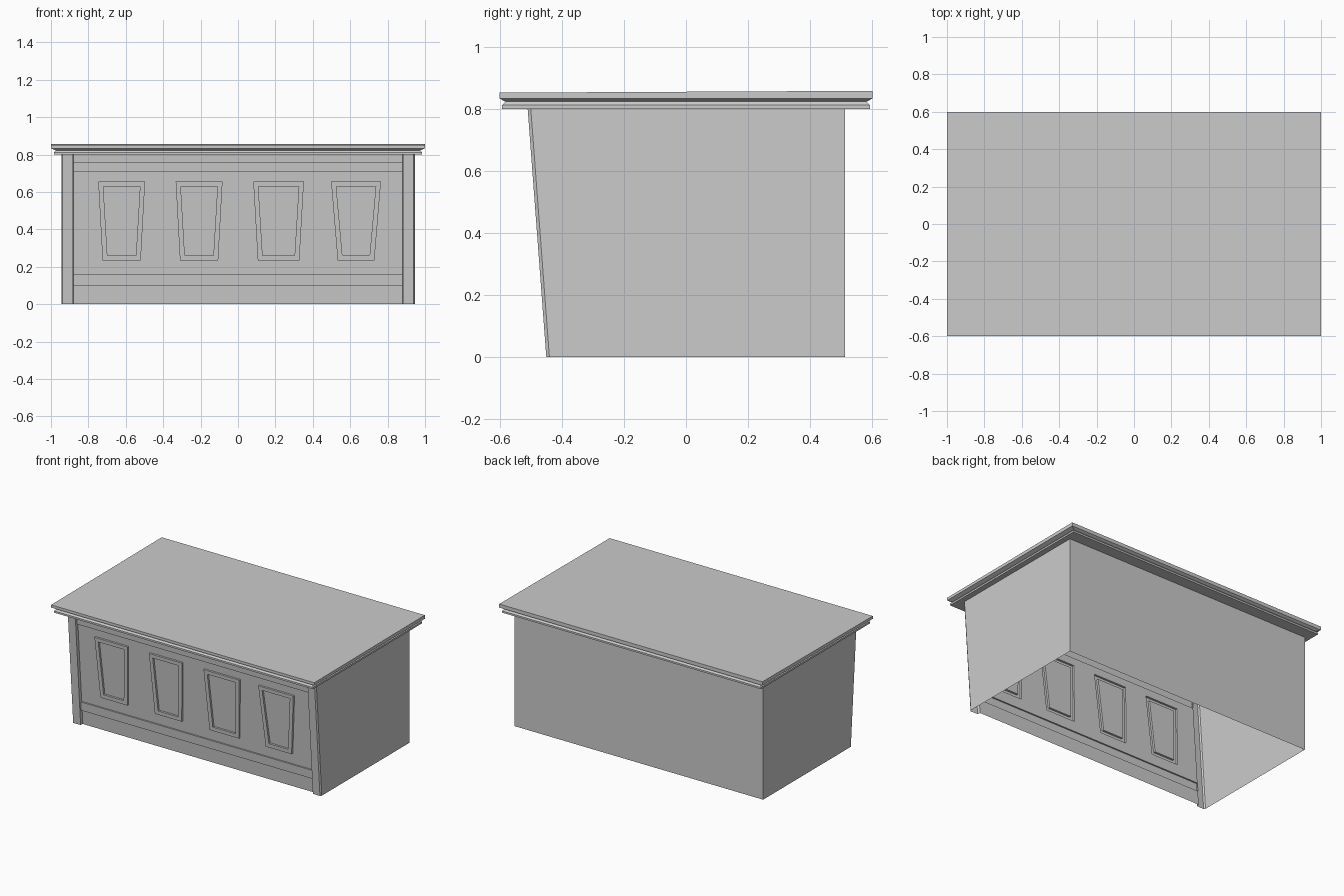
import bpy, bmesh

if "Cube" in bpy.data.objects:
    bpy.data.objects.remove(bpy.data.objects["Cube"])

H = 0.80           # body height
LEAN = 0.06 / H    # front leans outward towards the top
WALL_Y = -0.428    # front panel plane at floor level


def finish(bm, name):
    mesh = bpy.data.meshes.new(name)
    bm.to_mesh(mesh)
    bm.free()
    obj = bpy.data.objects.new(name, mesh)
    bpy.context.collection.objects.link(obj)
    return obj


def push(bm, faces, depth):
    """Extrude each face along y, keeping the side walls."""
    for f in faces:
        new = bmesh.ops.extrude_discrete_faces(bm, faces=[f])["faces"]
        bmesh.ops.translate(bm, vec=(0, -depth, 0), verts=new[0].verts)
        yield new[0]


# Side and back walls with the leaning corner pilasters (open underneath)
half = [(0.88, WALL_Y), (0.883, -0.448), (0.938, -0.45), (0.945, -0.44), (0.945, 0.512)]
plan = half + [(-x, y) for x, y in reversed(half)]
bm = bmesh.new()
cols = []
for x, y in plan:
    top_y = y - LEAN * H if y < 0 else y
    cols.append((bm.verts.new((x, y, 0)), bm.verts.new((x, top_y, H))))
for (a, b), (c, d) in zip(cols, cols[1:]):
    bm.faces.new((a, c, d, b))
finish(bm, "side_and_back_walls")

# Front wall: raised rails and four raised tapered frames
bm = bmesh.new()


def wall_face(x0, x1, x2, x3, z0, z1):
    pts = ((x0, z0), (x1, z0), (x2, z1), (x3, z1))
    return bm.faces.new([bm.verts.new((x, WALL_Y - LEAN * z, z)) for x, z in pts])


def band(z0, z1):
    return wall_face(-0.88, 0.88, 0.88, -0.88, z0, z1)


for z0, z1 in ((0, 0.10), (0.16, 0.235), (0.655, 0.71), (0.76, H)):
    band(z0, z1)
list(push(bm, [band(0.10, 0.16), band(0.71, 0.76)], 0.01))

low, high = -0.88, -0.88
panels = []
for cx, bottom, top in ((-0.622, 0.102, 0.125), (-0.208, 0.102, 0.125),
                        (0.217, 0.111, 0.135), (0.631, 0.098, 0.133)):
    wall_face(low, cx - bottom, cx - top, high, 0.235, 0.655)
    panels.append(wall_face(cx - bottom, cx + bottom, cx + top, cx - top, 0.235, 0.655))
    low, high = cx + bottom, cx + top
wall_face(low, 0.88, 0.88, high, 0.235, 0.655)
for face in list(push(bm, panels, 0.014)):
    bmesh.ops.inset_individual(bm, faces=[face], thickness=0.037)
    list(push(bm, [face], -0.014))
bmesh.ops.remove_doubles(bm, verts=bm.verts, dist=0.0001)
finish(bm, "front_panelled_wall")

# Counter top: moulded edge profile, top rising slightly to the back
profile = [(0.984, 0.592, 0.80), (0.984, 0.592, 0.812), (0.974, 0.582, 0.823),
           (1.0, 0.60, 0.833), (1.0, 0.60, 0.855)]
bm = bmesh.new()
rings = []
for i, (x, y, z) in enumerate(profile):
    tilt = 0.003 if i == len(profile) - 1 else 0
    rings.append([bm.verts.new((sx * x, sy * y, z + sy * tilt))
                  for sx, sy in ((-1, -1), (1, -1), (1, 1), (-1, 1))])
for r, s in zip(rings, rings[1:]):
    for i in range(4):
        j = (i + 1) % 4
        bm.faces.new((r[i], r[j], s[j], s[i]))
bm.faces.new(rings[-1])
bm.faces.new(rings[0][::-1])
finish(bm, "counter_top")
